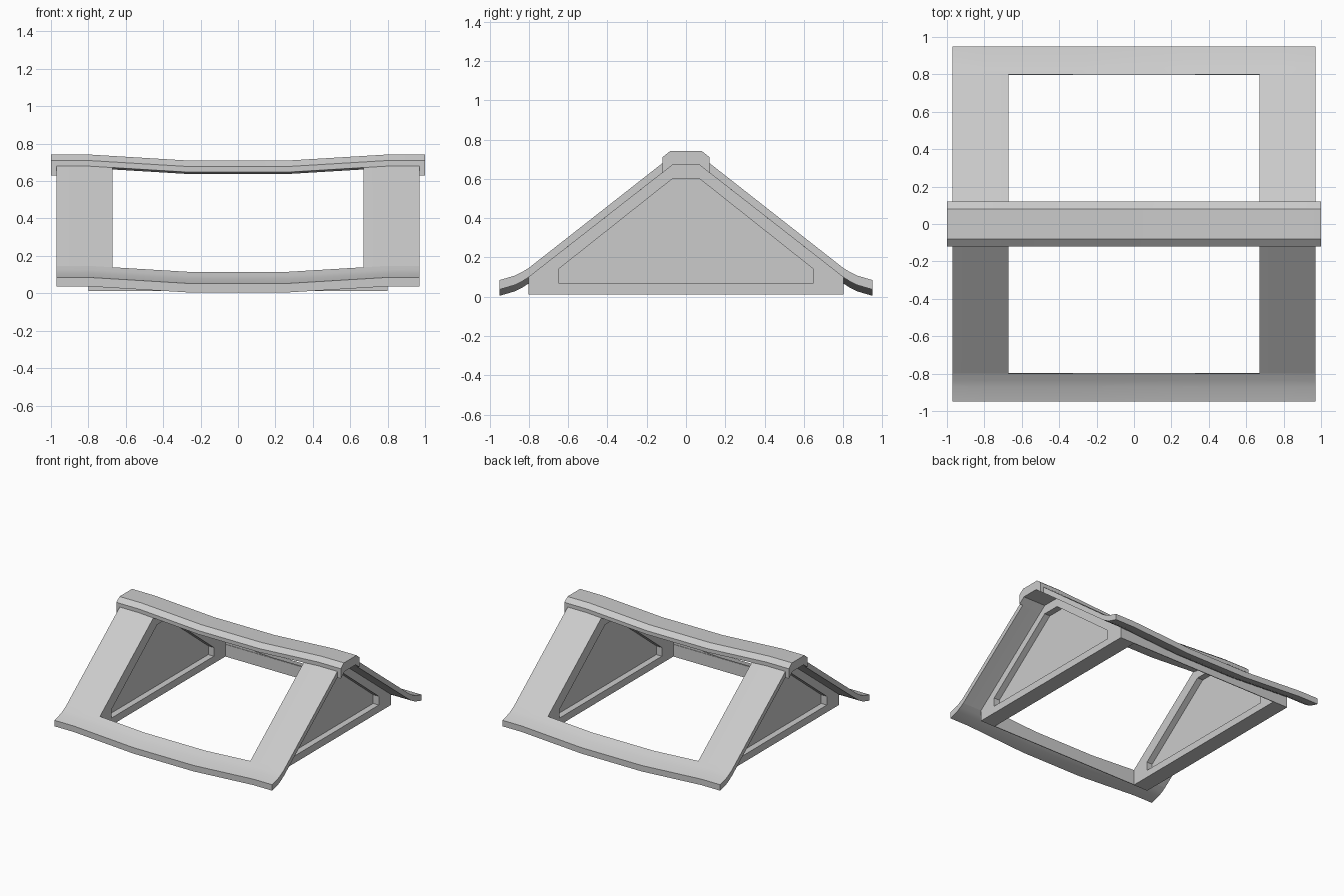
import bpy, bmesh

if "Cube" in bpy.data.objects:
    bpy.data.objects.remove(bpy.data.objects["Cube"])


def sag(x):
    # roof dips towards the middle of its length
    return -0.032 * min(1, max(0, (0.8 - abs(x)) / 0.53))


def loft(name, sections, bend=True):
    # sections: list of (x, [(y, z), ...]), joined in order and capped
    bm = bmesh.new()
    loops = [[bm.verts.new((x, y, z + (sag(x) if bend else 0))) for y, z in prof]
             for x, prof in sections]
    n = len(loops[0])
    for a, b in zip(loops, loops[1:]):
        for i in range(n):
            j = (i + 1) % n
            bm.faces.new((a[i], a[j], b[j], b[i]))
    bm.faces.new(loops[0])
    bm.faces.new(loops[-1][::-1])
    bmesh.ops.recalc_face_normals(bm, faces=bm.faces)
    me = bpy.data.meshes.new(name)
    bm.to_mesh(me)
    bm.free()
    ob = bpy.data.objects.new(name, me)
    bpy.context.collection.objects.link(ob)
    bpy.ops.object.select_all(action='DESELECT')
    ob.select_set(True)
    bpy.context.view_layer.objects.active = ob
    bpy.ops.object.shade_smooth_by_angle(angle=0.6)
    return ob


def sym(half):
    # mirror a half profile across y = 0
    return half + [(-y, z) for y, z in reversed(half)]


# Ridge cap: deep sides at the ends, shallow over the roof opening
deep = sym([(0.07, 0.67), (0.12, 0.63), (0.12, 0.71), (0.08, 0.742)])
shallow = sym([(0.07, 0.67), (0.12, 0.68), (0.12, 0.71), (0.08, 0.742)])
loft("ridge_cap", [(-1, deep), (-0.8, deep), (-0.67, deep), (-0.67, shallow),
                   (-0.27, shallow), (0.27, shallow), (0.67, shallow),
                   (0.67, deep), (0.8, deep), (1, deep)])

# Roof slopes: flared eave strip plus a sloping band at each end
eave = [(0.8, 0.1), (0.8, 0.147), (0.835, 0.126), (0.87, 0.108), (0.95, 0.085),
        (0.95, 0.037), (0.87, 0.06), (0.835, 0.078)]
band = [(0.12, 0.631), (0.12, 0.68), (0.8, 0.147), (0.8, 0.1)]
for side, s in (("back", 1), ("front", -1)):
    e = [(s * y, z) for y, z in eave]
    b = [(s * y, z) for y, z in band]
    loft(side + "_eave", [(x, e) for x in (-0.97, -0.8, -0.27, 0.27, 0.8, 0.97)])
    for end, t in (("right", 1), ("left", -1)):
        loft(f"{side}_{end}_roof_band", [(t * x, b) for x in (0.67, 0.8, 0.97)])
    # Low wall under the eave
    w = [(s * 0.796, 0.012), (s * 0.796, 0.11), (s * 0.802, 0.11), (s * 0.802, 0.012)]
    loft(side + "_wall", [(-0.8, w), (0.8, w)], bend=False)

# Gables with a recessed panel on both faces
outer = sym([(0.8, 0.012), (0.8, 0.1), (0.07, 0.67)])
panel = sym([(0.65, 0.07), (0.65, 0.14), (0.07, 0.6)])
for end, t in (("right", 1), ("left", -1)):
    loft(end + "_gable", [(t * 0.72, panel), (t * 0.67, panel), (t * 0.67, outer),
                          (t * 0.8, outer), (t * 0.8, panel), (t * 0.75, panel)],
         bend=False)
